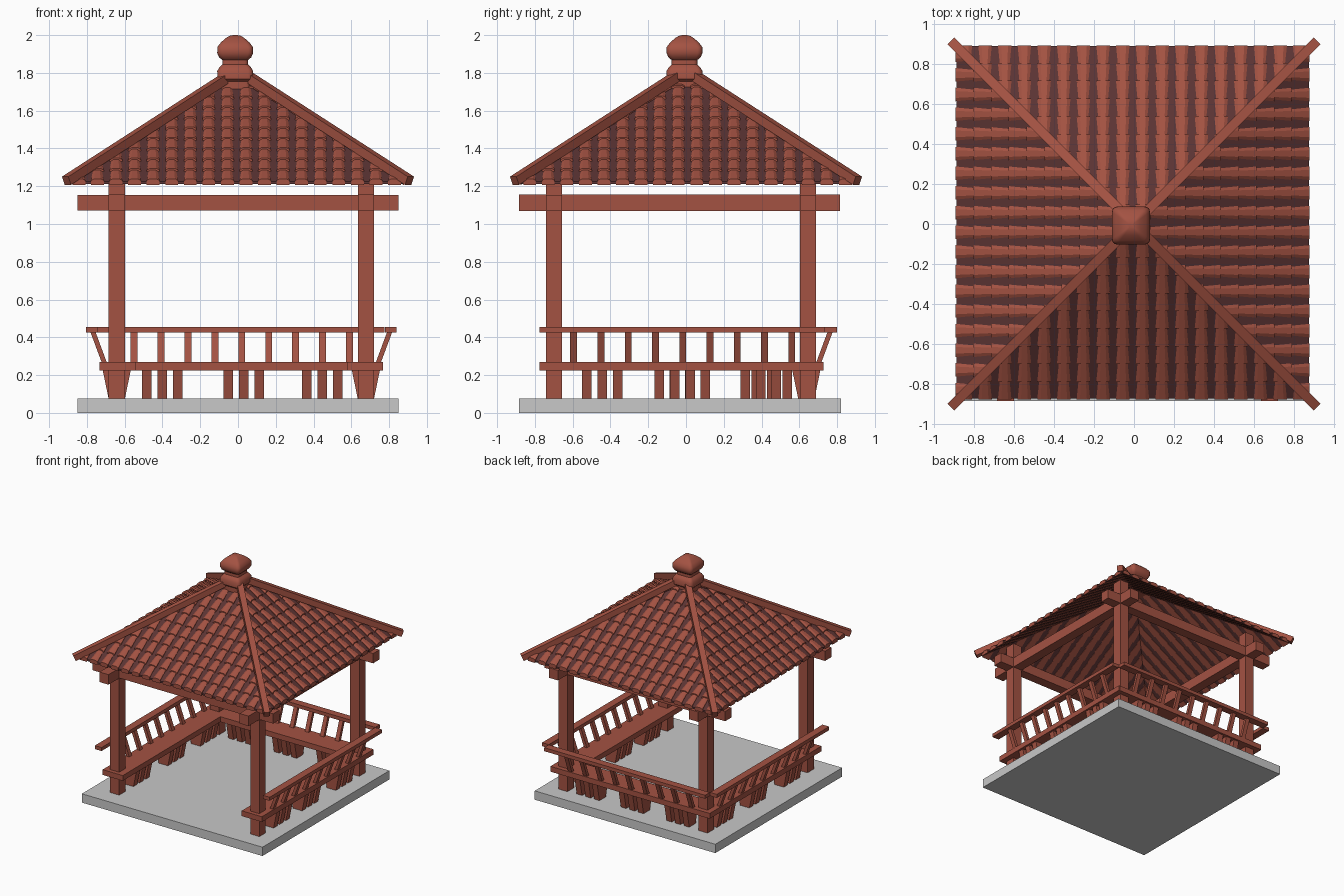
import bpy, bmesh, math
from mathutils import Vector, Matrix

if "Cube" in bpy.data.objects:
    bpy.data.objects.remove(bpy.data.objects["Cube"])


def material(name, col):
    m = bpy.data.materials.new(name)
    m.diffuse_color = (*col, 1)
    m.use_nodes = True
    m.node_tree.nodes["Principled BSDF"].inputs["Base Color"].default_value = m.diffuse_color
    return m


RED = material("red wood", (0.37, 0.085, 0.055))
DARK = material("dark roof channel", (0.105, 0.034, 0.033))
GREY = material("grey stone", (0.58, 0.58, 0.58))


def finish(name, bm, mat):
    bmesh.ops.recalc_face_normals(bm, faces=bm.faces)
    me = bpy.data.meshes.new(name)
    bm.to_mesh(me)
    bm.free()
    me.materials.append(mat)
    ob = bpy.data.objects.new(name, me)
    bpy.context.collection.objects.link(ob)
    return ob


def loft(bm, rings):
    """Skin a list of equal-length point rings and cap both ends."""
    vs = [[bm.verts.new(p) for p in r] for r in rings]
    n = len(vs[0])
    for a, b in zip(vs, vs[1:]):
        for i in range(n):
            bm.faces.new((a[i], a[(i + 1) % n], b[(i + 1) % n], b[i]))
    bm.faces.new(vs[0])
    bm.faces.new(vs[-1])


def rect(x0, x1, y0, y1, z):
    return [(x0, y0, z), (x1, y0, z), (x1, y1, z), (x0, y1, z)]


def box(name, x0, x1, y0, y1, z0, z1, mat=RED):
    bm = bmesh.new()
    loft(bm, [rect(x0, x1, y0, y1, z0), rect(x0, x1, y0, y1, z1)])
    return finish(name, bm, mat)


# stone floor
box("floor_slab", -0.85, 0.85, -0.885, 0.82, 0, 0.075, GREY)

# posts and crossing beams
PX, PY, H = (-0.642, 0.677), (-0.698, 0.645), 0.0425
for x in PX:
    for y in PY:
        box("post", x - H, x + H, y - H, y + H, 0.075, 1.29)
    box("side_beam", x - H, x + H, -0.885, 0.815, 1.07, 1.155)
for y in PY:
    box("cross_beam", -0.85, 0.85, y - H, y + H, 1.071, 1.154)


# one bench: t runs along it, o is the cross direction, sign s points outwards
def bench(name, along_x, s, mid, t_seat, t_rail, slats, legs):
    def pt(t, o, z):
        return (t, mid + s * o, z) if along_x else (mid + s * o, t, z)

    def bar(part, t0, t1, low, high):
        """Prism between cross-section spans low/high = (o0, o1, z)."""
        bm = bmesh.new()
        loft(bm, [[pt(t0, a, z), pt(t1, a, z), pt(t1, b, z), pt(t0, b, z)]
                  for a, b, z in (low, high)])
        finish(name + part, bm, RED)

    bar("_seat", *t_seat, (-0.1, 0.09, 0.225), (-0.1, 0.09, 0.27))
    bar("_top_rail", *t_rail, (0.1, 0.163, 0.425), (0.1, 0.163, 0.455))
    for i in range(9):  # leaning back slats
        t = slats[0] + (slats[1] - slats[0]) * i / 8
        bar("_slat", t - 0.018, t + 0.018, (0.05, 0.077, 0.26), (0.113, 0.14, 0.43))
    for g in legs:  # tapered legs in threes
        for k in (-0.082, 0, 0.082):
            bar("_leg", g + k - 0.025, g + k + 0.025,
                (-0.042, 0.042, 0.07), (-0.075, 0.075, 0.23))


bench("left_bench", False, -1, PX[0], (-0.775, 0.725), (-0.775, 0.735),
      (-0.595, 0.56), (-0.443, 0.02, 0.455))
bench("right_bench", False, 1, PX[1], (-0.775, 0.725), (-0.775, 0.735),
      (-0.595, 0.56), (-0.443, -0.06, 0.395))
bench("back_bench", True, 1, PY[1] - 0.008, (-0.73, 0.76), (-0.74, 0.775),
      (-0.55, 0.59), (-0.4, 0.03, 0.445))

# roof: one side is built over a rectangle and cut to a triangle along the hips
EAVE, APEX, SLOPE = 0.885, 1.765, 0.62
CENTRE = Vector((-0.007, 0.008, 0))


def roof_z(d):
    return APEX - SLOPE * d


def cut_and_place(name, bm, mat):
    for n in ((1, 1, 0), (-1, 1, 0)):
        bmesh.ops.bisect_plane(bm, geom=bm.verts[:] + bm.edges[:] + bm.faces[:],
                               plane_co=(0, 0, 0), plane_no=n, clear_outer=True)
    first = finish(name, bm, mat)
    for k in range(4):
        ob = first if k == 0 else first.copy()
        if k:
            bpy.context.collection.objects.link(ob)
        ob.matrix_world = Matrix.Translation(CENTRE) @ Matrix.Rotation(k * math.pi / 2, 4, 'Z')


# dark channel surface
bm = bmesh.new()
loft(bm, [[(x, -d, roof_z(d) + dz) for x, d in
           ((-0.9, 0), (0.9, 0), (0.9, EAVE - 0.004), (-0.9, EAVE - 0.004))]
          for dz in (-0.008, 0.006)])
cut_and_place("roof_channels", bm, DARK)

# rows of tapered cover tiles, each overlapping the one below
bm = bmesh.new()
PITCH, ROWS = 0.0983, 10
for i in range(-9, 9):
    x = (i + 0.5) * PITCH
    for r in range(ROWS):
        rings = []
        for d, w, lift in ((EAVE * r / ROWS, 0.025, 0.0), (EAVE * (r + 1) / ROWS, 0.034, 0.007)):
            z = roof_z(d)
            rings.append([(x - w, -d, z - 0.011), (x - w, -d, z + 0.007 + lift),
                          (x - w * 0.5, -d, z + 0.016 + lift), (x + w * 0.5, -d, z + 0.016 + lift),
                          (x + w, -d, z + 0.007 + lift), (x + w, -d, z - 0.011)])
        if abs(x) - 0.04 < EAVE * (r + 1) / ROWS:
            loft(bm, rings)
cut_and_place("roof_cover_tiles", bm, RED)

# hip ridges on the four corners
for sx in (-1, 1):
    for sy in (-1, 1):
        a, b = Vector((sx * 0.05, sy * 0.05, 1.782)), Vector((sx * 0.908, sy * 0.908, 1.229))
        side = Vector((-sy, sx, 0)).normalized() * 0.024
        up = (b - a).cross(side).normalized() * 0.024
        bm = bmesh.new()
        loft(bm, [[p + side + up, p - side + up, p - side - up, p + side - up] for p in (a, b)])
        finish("hip_ridge", bm, RED)

# finial: rounded square cross-section following a turned profile
PROFILE = [(0.08, 1.715), (0.08, 1.755), (0.094, 1.768), (0.095, 1.81), (0.083, 1.83),
           (0.068, 1.845), (0.068, 1.868), (0.085, 1.882), (0.095, 1.905), (0.094, 1.937),
           (0.075, 1.962), (0.048, 1.985), (0.03, 1.996), (0.012, 2.0)]
bm = bmesh.new()
rings = []
for w, z in PROFILE:
    ring = []
    for q in range(4):
        for s in range(4):
            a = math.radians(q * 90 + s * 30)
            c = math.radians(q * 90 + 45)
            core = 0.72 * w
            ring.append((-0.015 + core * math.copysign(1, math.cos(c)) + 0.28 * w * math.cos(a),
                         -0.008 + core * math.copysign(1, math.sin(c)) + 0.28 * w * math.sin(a), z))
    rings.append(ring)
loft(bm, rings)
finial = finish("finial", bm, RED)
bpy.context.view_layer.objects.active = finial
finial.select_set(True)
bpy.ops.object.shade_smooth_by_angle(angle=math.radians(40))
